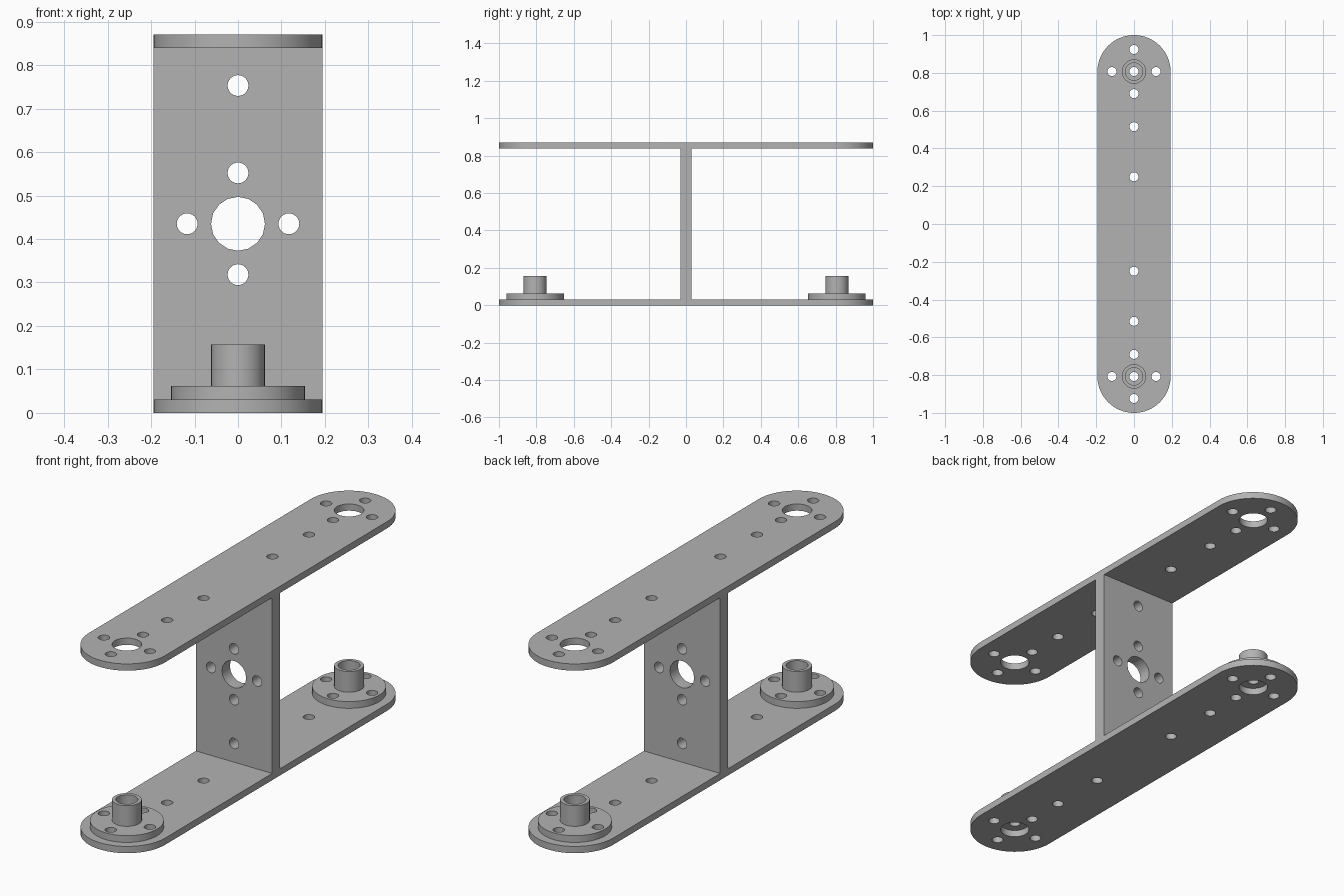
import bpy, bmesh, math

cube = bpy.data.objects.get("Cube")
if cube:
    bpy.data.objects.remove(cube, do_unlink=True)

grey = bpy.data.materials.new("brushed grey metal")
grey.use_nodes = True
grey.diffuse_color = (0.45, 0.45, 0.45, 1)
grey.node_tree.nodes["Principled BSDF"].inputs["Base Color"].default_value = (0.45, 0.45, 0.45, 1)

HALF_W, LENGTH, HEIGHT, THICK = 0.194, 1.0, 0.87, 0.031
HUB_Y, BOLT_RING = 0.807, 0.117
SMALL, BIG = 0.024, 0.062


def arc(cx, cy, r, start=0, sweep=360, n=32):
    steps = n if sweep == 360 else n + 1
    angles = [math.radians(start + sweep * i / n) for i in range(steps)]
    return [(cx + r * math.cos(a), cy + r * math.sin(a)) for a in angles]


def bolt_ring(cx, cy):
    return [arc(cx + BOLT_RING * dx, cy + BOLT_RING * dy, SMALL, n=24)
            for dx, dy in ((1, 0), (-1, 0), (0, 1), (0, -1))]


def panel(name, loops, z0, z1, location=(0, 0, 0), upright=False):
    """Extrude an outline with holes from z0 to z1, as a mesh."""
    curve = bpy.data.curves.new(name, "CURVE")
    curve.dimensions = "2D"
    curve.fill_mode = "BOTH"
    curve.extrude = (z1 - z0) / 2
    for loop in loops:
        spline = curve.splines.new("POLY")
        spline.points.add(len(loop) - 1)
        for point, (x, y) in zip(spline.points, loop):
            point.co = (x, y, 0, 1)
        spline.use_cyclic_u = True
    obj = bpy.data.objects.new(name, curve)
    bpy.context.collection.objects.link(obj)
    bpy.ops.object.select_all(action="DESELECT")
    obj.select_set(True)
    bpy.context.view_layer.objects.active = obj
    bpy.ops.object.convert(target="MESH")
    obj = bpy.context.view_layer.objects.active
    bm = bmesh.new()
    bm.from_mesh(obj.data)
    bmesh.ops.remove_doubles(bm, verts=bm.verts, dist=0.0001)
    bmesh.ops.recalc_face_normals(bm, faces=bm.faces)
    bm.to_mesh(obj.data)
    bm.free()
    obj.data.materials.clear()
    obj.data.materials.append(grey)
    obj.location = (location[0], location[1], location[2] + (z0 + z1) / 2)
    if upright:
        obj.rotation_euler.x = math.pi / 2
    bpy.ops.object.shade_smooth_by_angle(angle=math.radians(30))
    return obj


# Long rounded plates, top and bottom
end_y = LENGTH - HALF_W
plate = [arc(0, end_y, HALF_W, 0, 180) + arc(0, -end_y, HALF_W, 180, 180)]
for side in (1, -1):
    plate.append(arc(0, side * HUB_Y, BIG))
    plate += bolt_ring(0, side * HUB_Y)
    plate += [arc(0, side * y, SMALL, n=24) for y in (0.25, 0.515)]
panel("bottom_plate", plate, 0, THICK)
panel("top_plate", plate, HEIGHT - THICK, HEIGHT)

# Upright web joining the plates
mid = HEIGHT / 2
half_h = mid - THICK
web = [[(-HALF_W, -half_h), (HALF_W, -half_h), (HALF_W, half_h), (-HALF_W, half_h)]]
web.append(arc(0, 0, BIG, n=16))
web += bolt_ring(0, 0)
web += [arc(0, z, SMALL, n=24) for z in (0.318, -0.318)]
panel("centre_web", web, -0.029, 0.029, (0, 0, mid), upright=True)

# Hubs: bolted flange and hollow boss at both ends of the bottom plate
for label, side in (("front", -1), ("back", 1)):
    place = (0, side * HUB_Y, 0)
    flange = [arc(0, 0, 0.154, n=48), arc(0, 0, SMALL, n=24)] + bolt_ring(0, 0)
    panel(label + "_hub_flange", flange, THICK, 2 * THICK, place)
    panel(label + "_hub_boss", [arc(0, 0, BIG), arc(0, 0, 0.046)], 2 * THICK, 0.157, place)
